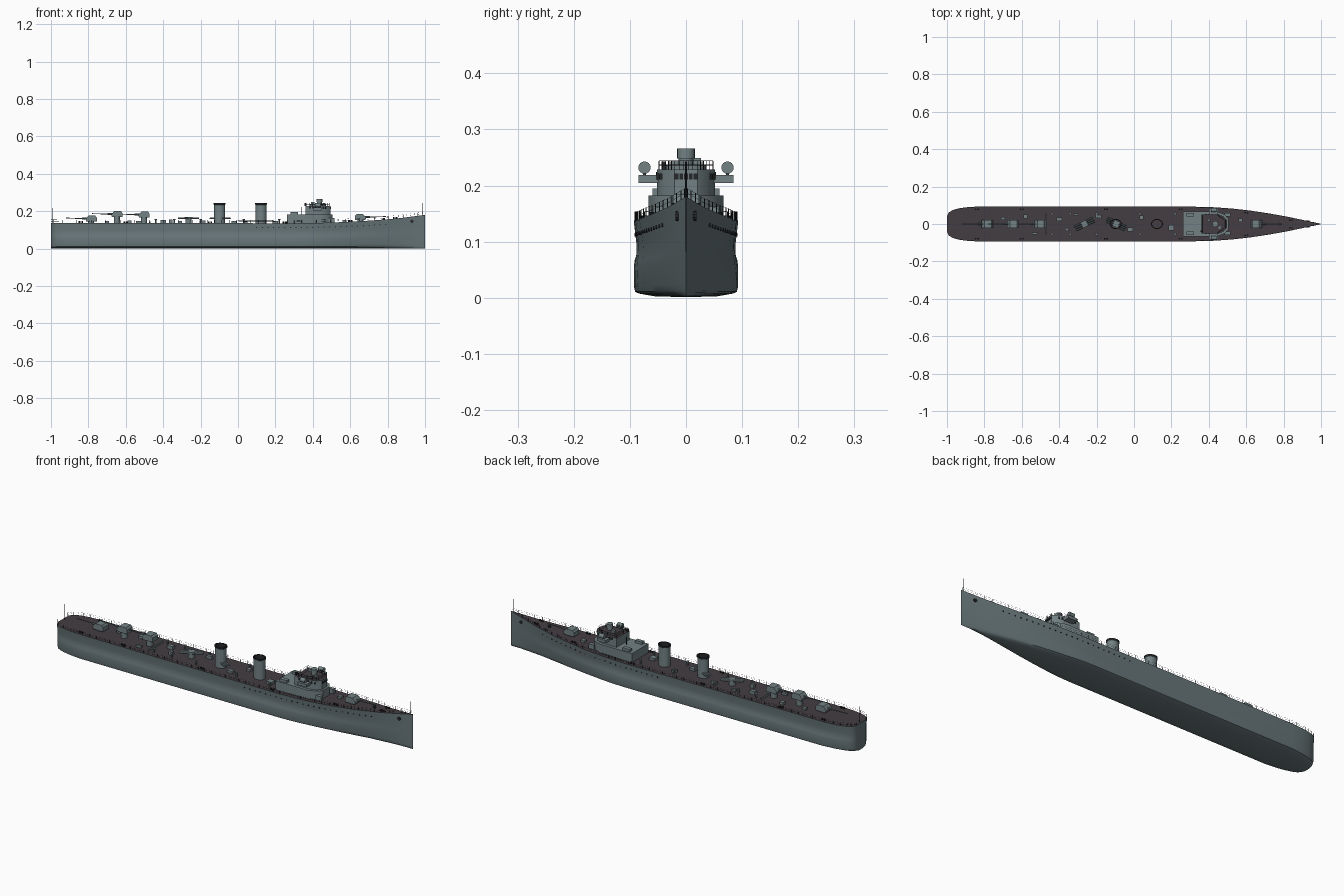
import bpy, bmesh, math
from mathutils import Vector, Matrix

cube = bpy.data.objects.get("Cube")
if cube:
    bpy.data.objects.remove(cube)


def material(name, rgb):
    m = bpy.data.materials.new(name)
    m.use_nodes = True
    m.diffuse_color = (*rgb, 1)
    bsdf = next(n for n in m.node_tree.nodes if n.type == 'BSDF_PRINCIPLED')
    bsdf.inputs["Base Color"].default_value = (*rgb, 1)
    bsdf.inputs["Roughness"].default_value = 0.8
    return m


GREY = material("hull grey", (0.14, 0.185, 0.195))
LIGHT = material("superstructure grey", (0.17, 0.22, 0.23))
DECK = material("deck brown", (0.058, 0.047, 0.054))
DARK = material("fittings black", (0.018, 0.02, 0.022))


def finish(name, bm, *mats):
    """Turn a bmesh into a named object, smooth except at sharp edges."""
    bmesh.ops.recalc_face_normals(bm, faces=bm.faces)
    for f in bm.faces:
        f.smooth = True
    for e in bm.edges:
        e.smooth = len(e.link_faces) == 2 and e.calc_face_angle(0) < 0.6
    mesh = bpy.data.meshes.new(name)
    bm.to_mesh(mesh)
    bm.free()
    for m in mats:
        mesh.materials.append(m)
    ob = bpy.data.objects.new(name, mesh)
    bpy.context.collection.objects.link(ob)
    return ob


def rod(bm, a, b, r, r2=None, seg=4):
    a, b = Vector(a), Vector(b)
    d = b - a
    mat = Matrix.Translation((a + b) / 2) @ d.to_track_quat('Z', 'Y').to_matrix().to_4x4()
    bmesh.ops.create_cone(bm, cap_ends=True, segments=seg, radius1=r,
                          radius2=r if r2 is None else r2, depth=d.length, matrix=mat)


def box(bm, centre, size, turn=0):
    mat = Matrix.Translation(centre) @ Matrix.Rotation(turn, 4, 'Z') @ Matrix.Diagonal((*size, 1))
    bmesh.ops.create_cube(bm, size=1, matrix=mat)


def prism(bm, points, move):
    """Extrude a closed outline along the vector move."""
    face = bm.faces.new([bm.verts.new(p) for p in points])
    out = bmesh.ops.extrude_face_region(bm, geom=[face])["geom"]
    bmesh.ops.translate(bm, vec=move, verts=[v for v in out if isinstance(v, bmesh.types.BMVert)])
    bm.faces.new([bm.verts.new(p) for p in points]) if face not in bm.faces else None


def lookup(table, x):
    for (x0, v0), (x1, v1) in zip(table, table[1:]):
        if x <= x1:
            return v0 + (v1 - v0) * max(0, (x - x0) / (x1 - x0))
    return table[-1][1]


# Hull: deck half width, deck height and cross-section
WIDTH = [(-1, .042), (-.99, .062), (-.97, .074), (-.94, .083), (-.9, .089), (-.84, .093), (.3, .093),
         (.42, .09), (.52, .083), (.62, .072), (.72, .057), (.82, .039), (.92, .018), (1, .0006)]
SHEER = [(-1, .138), (.3, .135), (.5, .139), (.7, .149), (.85, .161), (1, .18)]
SECTION = [(.6, .02), (.9, .055), (.975, .08), (1, .15), (1, .4), (.985, .48), (.95, .56), (.95, .72), (1, 1)]


def deck_w(x):
    return lookup(WIDTH, x)


def deck_z(x):
    return lookup(SHEER, x)


def side_y(x, part, t):
    fine = lookup([(-1, .12), (-.85, 0), (.35, 0), (.7, .25), (1, .55)], x)
    return deck_w(x) * part * (1 - fine * (1 - t) ** 1.3)


bm = bmesh.new()
rings = []
stations = sorted({x for x, _ in WIDTH} | {-.5, -.2, .1, .36, .47, .57, .67, .77, .87, .96})
for x in stations:
    half = [(side_y(x, p, t), t * deck_z(x)) for p, t in SECTION]
    pts = [(-y, z) for y, z in reversed(half)] + [(0, .001)] + half
    rings.append([bm.verts.new((x, y, z)) for y, z in pts])
for r, s in zip(rings, rings[1:]):
    for i in range(len(r)):
        j = (i + 1) % len(r)
        f = bm.faces.new((r[i], r[j], s[j], s[i]))
        f.material_index = 1 if j == 0 else 0
bm.faces.new(rings[0])
bm.faces.new(rings[-1])
finish("hull", bm, GREY, DECK)

# Portholes and anchors on both sides
bm = bmesh.new()
for s in (-1, 1):
    for i in range(24):
        x = .1 + i * .03
        t = .83
        y = s * side_y(x, .97, t)
        rod(bm, (x, y - s * .004, t * deck_z(x)), (x, y + s * .002, t * deck_z(x)), .0032, seg=8)
    y = side_y(.93, .97, .84)
    rod(bm, (.93, s * (y - .004), .146), (.93, s * (y + .004), .146), .009, seg=10)
finish("portholes_and_anchors", bm, DARK)

# Guard rails round the deck edge, with jackstaff and ensign staff
bm = bmesh.new()
RAIL = .016
for s in (-1, 1):
    xs = [-1, -.985, -.965] + [-.94 + i * .0388 for i in range(50)] + [.992]
    pts = [Vector((x, s * deck_w(x) * .98, deck_z(x))) for x in xs]
    for p in pts:
        rod(bm, p, p + Vector((0, 0, RAIL)), .0009)
    for p, q in zip(pts, pts[1:]):
        for h in (RAIL, RAIL / 2):
            rod(bm, p + Vector((0, 0, h)), q + Vector((0, 0, h)), .0003, seg=3)
finish("guard_rails", bm, DARK)
bm = bmesh.new()
rod(bm, (.986, 0, .17), (.986, 0, .243), .0015)
rod(bm, (-.99, 0, .13), (-.99, 0, .218), .0015)
finish("flag_staffs", bm, DARK)

# Funnels: open tubes with a dark lip
for name, x in (("aft_funnel", -.098), ("forward_funnel", .123)):
    bm = bmesh.new()
    loop = [(.029, .13), (.029, .234), (.032, .236), (.032, .243), (.026, .243), (.026, .137)]
    seg = 28
    grid = [[bm.verts.new((x + r * math.cos(a), r * .85 * math.sin(a), z)) for r, z in loop]
            for a in (i * math.tau / seg for i in range(seg))]
    for i in range(seg):
        for k in range(len(loop) - 1):
            g, h = grid[i], grid[(i + 1) % seg]
            f = bm.faces.new((g[k], h[k], h[k + 1], g[k + 1]))
            f.material_index = 1 if k in (2, 3, 4) else 0
    finish(name, bm, LIGHT, DARK)


# Gun mounts: shield, pedestal and barrel; d is the firing direction
def gun(name, x, z, d, muzzle):
    bm = bmesh.new()
    prof = [(.026, .003), (.03, .016), (.014, .034), (-.022, .034), (-.03, .024), (-.03, .003)]
    prism(bm, [(x + d * px, -.022, z + pz) for px, pz in prof], (0, .044, 0))
    rod(bm, (x, 0, deck_z(x) - .002), (x, 0, z + .004), .016, seg=16)
    finish(name, bm, LIGHT)
    bm = bmesh.new()
    rod(bm, (x + d * .015, 0, z + .019), (muzzle, 0, z + .021), .0035, .002, seg=8)
    rod(bm, (x + d * .02, 0, z + .019), (x + d * .05, 0, z + .0195), .005, seg=8)
    finish(name + "_barrel", bm, GREY)


gun("bow_gun", .655, .15, 1, .79)
gun("quarterdeck_gun", -.785, .142, -1, -.92)
gun("raised_aft_gun", -.648, .166, -1, -.78)
gun("inner_aft_gun", -.503, .163, -1, -.63)

# Torpedo tubes: triple mounts trained across the deck
for name, x, ang in (("aft_torpedo_tubes", -.265, .45), ("midship_torpedo_tubes", -.095, -.45)):
    bm = bmesh.new()
    along = Vector((math.cos(ang), math.sin(ang), 0))
    side = Vector((-along.y, along.x, 0))
    for k in (-1, 0, 1):
        c = Vector((x, 0, .162)) + side * .011 * k
        rod(bm, c - along * .055, c + along * .055, .005, seg=10)
    rod(bm, (x, 0, .13), (x, 0, .16), .016, seg=16)
    box(bm, (x, 0, .165), (.03, .034, .008), ang)
    finish(name, bm, LIGHT)


# Bridge decks: outline with clipped front corners
def deckhouse(name, x0, x1, w, z0, z1, clip, roof):
    bm = bmesh.new()
    half = [(x0, w), (x1 - clip, w), (x1 - clip * .3, w * .75), (x1, w * .4)]
    pts = half + [(x, -y) for x, y in reversed(half)]
    prism(bm, [(x, y, z0) for x, y in pts], (0, 0, z1 - z0))
    bm.faces.ensure_lookup_table()
    for f in bm.faces:
        f.normal_update()
        f.material_index = int(abs(f.normal.z) > .9 and f.calc_center_median().z > z1 - .001)
    finish(name, bm, LIGHT, roof)


deckhouse("lower_deckhouse", .262, .505, .067, .13, .182, .06, LIGHT)
deckhouse("bridge_house", .36, .495, .052, .18, .229, .05, DECK)
deckhouse("bridge_roof_step", .385, .47, .036, .228, .236, .02, DECK)

# Bridge wings, side lockers and signal lamps
bm = bmesh.new()
for s in (-1, 1):
    box(bm, (.425, s * .067, .212), (.05, .036, .014))
    box(bm, (.3, s * .05, .188), (.04, .02, .014))
    rod(bm, (.425, s * .074, .215), (.425, s * .074, .228), .003, seg=8)
    rod(bm, (.412, s * .074, .232), (.44, s * .074, .232), .011, seg=16)
    box(bm, (.5, s * .05, .148), (.03, .018, .03))
finish("bridge_wings_and_lamps", bm, LIGHT)

# Windows: thin plates round the front and sides of the bridge
bm = bmesh.new()
for k in range(-2, 3):
    box(bm, (.4945 - .0015 * (k * k > 3), k * .0085, .216), (.006, .007, .011))
for s in (-1, 1):
    for k in range(4):
        box(bm, (.385 + k * .017, s * .052, .219), (.012, .003, .01))
    for t in (.3, .7):
        box(bm, (.48 - .035 * t, s * (.039 + .013 * t), .216), (.003, .009, .011), -s * .35 + s * 1.2)
finish("bridge_windows", bm, DARK)

# Rangefinder tower on the bridge top, and light mast behind
bm = bmesh.new()
rod(bm, (.435, 0, .23), (.435, 0, .25), .013, seg=16)
rod(bm, (.435, 0, .248), (.435, 0, .266), .016, seg=16)
box(bm, (.4, .02, .24), (.02, .014, .018))
box(bm, (.46, -.02, .238), (.016, .014, .012))
finish("rangefinder_tower", bm, LIGHT)
bm = bmesh.new()
corners = [Vector(c) for c in ((.365, -.048, .229), (.445, -.048, .229), (.488, -.02, .229),
                               (.488, .02, .229), (.445, .048, .229), (.365, .048, .229))]
for p, q in zip(corners, corners[1:] + corners[:1]):
    for i in range(5):
        c = p.lerp(q, i / 5)
        rod(bm, c, c + Vector((0, 0, .015)), .0007)
    for h in (.0075, .015):
        rod(bm, p + Vector((0, 0, h)), q + Vector((0, 0, h)), .0006)
rod(bm, (.34, 0, .18), (.34, 0, .222), .0018)
box(bm, (.36, -.04, .236), (.008, .008, .014))
finish("bridge_rails", bm, DARK)

# Deck fittings: lockers, hatches, vents, bollards
bm = bmesh.new()
for x, y, l, w, h in ((-.4, .025, .03, .02, .018), (-.36, -.03, .02, .016, .02), (-.58, .04, .02, .02, .014),
                      (-.53, -.05, .03, .01, .012), (-.19, .04, .03, .014, .016), (-.02, -.03, .03, .02, .013),
                      (.04, .035, .02, .02, .012), (.2, -.02, .03, .03, .014), (-.31, .05, .02, .01, .012),
                      (-.7, .03, .02, .016, .012), (.57, .02, .02, .02, .012), (-.47, .0, .006, .12, .01)):
    box(bm, (x, y, deck_z(x) + h / 2 - .001), (l, w, h))
for x in (-.44, -.34, -.2, .03, .22):
    for s in (-1, 1):
        rod(bm, (x, s * .055, .13), (x, s * .055, .155), .004, seg=10)
        rod(bm, (x, s * .055, .153), (x, s * .055, .158), .007, seg=10)
finish("deck_fittings", bm, LIGHT)
bm = bmesh.new()
for x in (-.84, -.6, -.15, .25, .6, .84):
    for s in (-1, 1):
        for dx in (-.007, .007):
            y, z = s * (deck_w(x) - .014), deck_z(x)
            rod(bm, (x + dx, y, z - .002), (x + dx, y, z + .009), .0045, seg=8)
rod(bm, (.78, 0, .15), (.78, 0, .164), .007, seg=12)
finish("bollards", bm, DARK)
